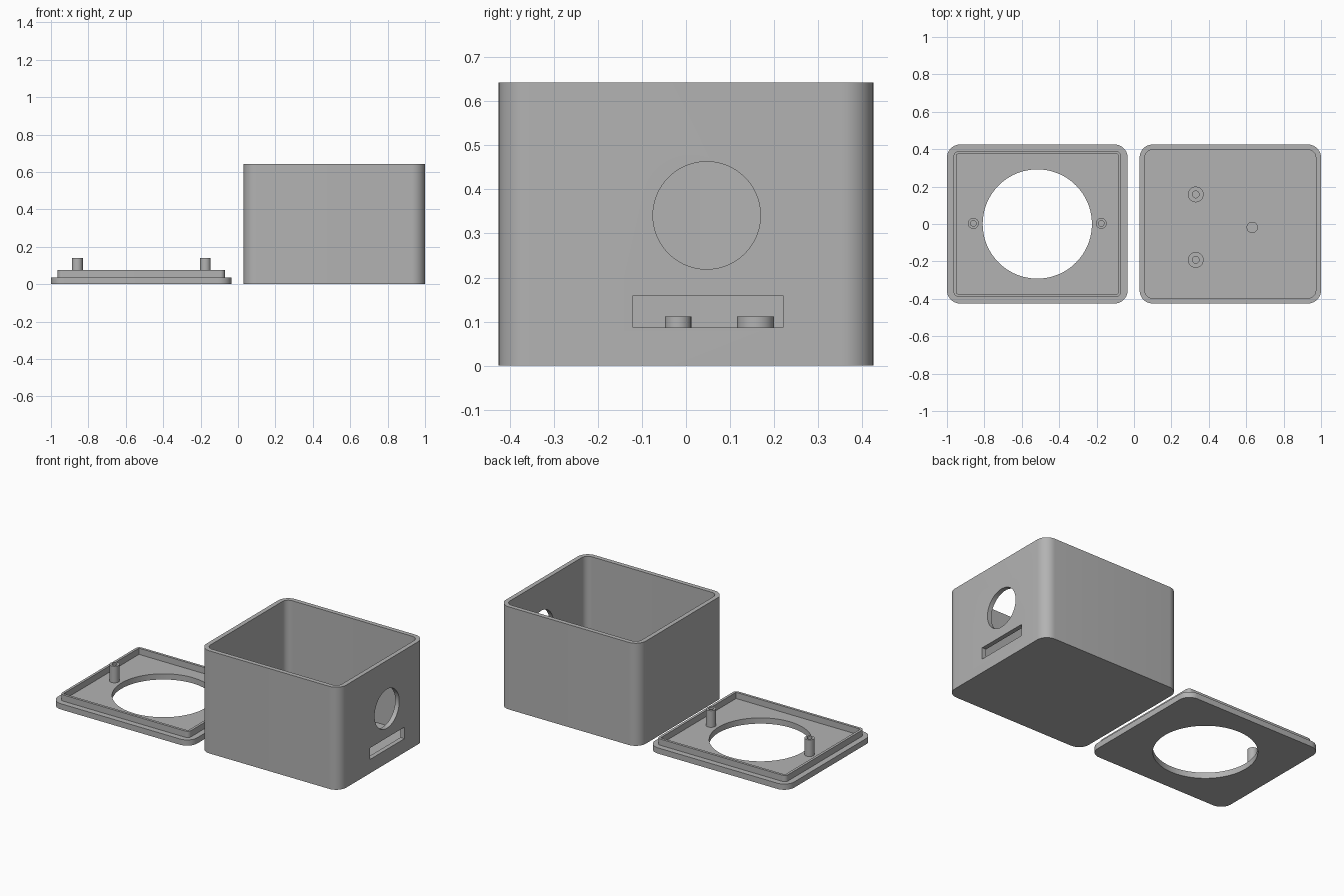
import bpy
import bmesh
from math import sin, cos, pi, radians

default = bpy.data.objects.get("Cube")
if default:
    bpy.data.objects.remove(default)

grey = bpy.data.materials.new("plain grey")
grey.use_nodes = True
GREY = (0.45, 0.45, 0.45, 1)
grey.diffuse_color = GREY
grey.node_tree.nodes["Principled BSDF"].inputs["Base Color"].default_value = GREY


def finish(bm, name):
    """Turn a bmesh into a linked grey object."""
    bmesh.ops.recalc_face_normals(bm, faces=bm.faces)
    mesh = bpy.data.meshes.new(name)
    bm.to_mesh(mesh)
    bm.free()
    mesh.materials.append(grey)
    obj = bpy.data.objects.new(name, mesh)
    bpy.context.collection.objects.link(obj)
    return obj


def select(obj):
    bpy.ops.object.select_all(action='DESELECT')
    obj.select_set(True)
    bpy.context.view_layer.objects.active = obj


def smooth(obj):
    select(obj)
    bpy.ops.object.shade_smooth_by_angle(angle=radians(30))


def skin(name, loops):
    """Join equal-length point loops into a closed solid."""
    bm = bmesh.new()
    rings = [[bm.verts.new(p) for p in loop] for loop in loops]
    n = len(rings[0])
    for a, b in zip(rings, rings[1:]):
        for i in range(n):
            j = (i + 1) % n
            bm.faces.new((a[i], a[j], b[j], b[i]))
    bm.faces.new(rings[0])
    bm.faces.new(rings[-1])
    return finish(bm, name)


def rounded(cx, hx, hy, r, z, steps=10):
    """Rounded rectangle centred on y = 0."""
    points = []
    for k, (sx, sy) in enumerate(((1, 1), (-1, 1), (-1, -1), (1, -1))):
        for i in range(steps + 1):
            a = (k + i / steps) * pi / 2
            points.append((cx + sx * (hx - r) + r * cos(a),
                           sy * (hy - r) + r * sin(a), z))
    return points


def circle(x, y, r, z, n=48):
    return [(x + r * cos(2 * pi * i / n), y + r * sin(2 * pi * i / n), z)
            for i in range(n)]


def post(name, x, y, z0, z1, r, hole=0):
    """Round post, with an optional screw hole from the top."""
    loops = [circle(x, y, r, z0), circle(x, y, r, z1)]
    if hole:
        loops += [circle(x, y, hole, z1), circle(x, y, hole, z0 + 0.01)]
    smooth(skin(name, loops))


def cylinder_cutter(location, r, depth, rotation=(0, 0, 0)):
    bpy.ops.mesh.primitive_cylinder_add(vertices=96, radius=r, depth=depth,
                                        location=location, rotation=rotation)
    return bpy.context.object


def cut(obj, cutter):
    """Subtract the cutter and discard it."""
    cutter.hide_render = True
    mod = obj.modifiers.new("cut", 'BOOLEAN')
    mod.operation = 'DIFFERENCE'
    mod.solver = 'EXACT'
    mod.object = cutter
    select(obj)
    bpy.ops.object.modifier_apply(modifier=mod.name)
    bpy.data.objects.remove(cutter)


# Open box: outer wall, rim, inner wall, floor
BOX_X, HX, HY, WALL, FLOOR, TOP = 0.515, 0.485, 0.425, 0.028, 0.036, 0.643
box = skin("box_shell", [
    rounded(BOX_X, HX, HY, 0.07, 0),
    rounded(BOX_X, HX, HY, 0.07, TOP),
    rounded(BOX_X, HX - WALL, HY - WALL, 0.042, TOP),
    rounded(BOX_X, HX - WALL, HY - WALL, 0.042, FLOOR)])

# Round port and slot in the right-hand wall
cut(box, cylinder_cutter((0.98, 0.047, 0.341), 0.122, 0.2, (0, pi / 2, 0)))
bpy.ops.mesh.primitive_cube_add(size=1, location=(0.98, 0.05, 0.123))
slot = bpy.context.object
slot.scale = (0.2, 0.34, 0.072)
cut(box, slot)
smooth(box)

# Board supports on the box floor
post("standoff_back", 0.33, 0.158, FLOOR - 0.005, 0.112, 0.042, 0.018)
post("standoff_front", 0.33, -0.192, FLOOR - 0.005, 0.112, 0.042, 0.018)
post("support_peg", 0.632, -0.018, FLOOR - 0.005, 0.112, 0.03)

# Lid: plate, raised lip and recessed panel
LID_X, PLATE, LIP = -0.517, 0.036, 0.075
lid = skin("lid", [
    rounded(LID_X, 0.483, HY, 0.07, 0),
    rounded(LID_X, 0.483, HY, 0.07, PLATE),
    rounded(LID_X, 0.447, 0.389, 0.025, PLATE),
    rounded(LID_X, 0.447, 0.389, 0.025, LIP),
    rounded(LID_X, 0.431, 0.373, 0.004, LIP),
    rounded(LID_X, 0.431, 0.373, 0.004, PLATE)])
cut(lid, cylinder_cutter((LID_X, 0, 0), 0.292, 0.4))
smooth(lid)

# Screw posts either side of the lid opening
for side, x in (("left", 1), ("right", -1)):
    post("lid_post_" + side, LID_X + x * 0.342, 0.003, PLATE - 0.005, 0.14,
         0.029, 0.015)
